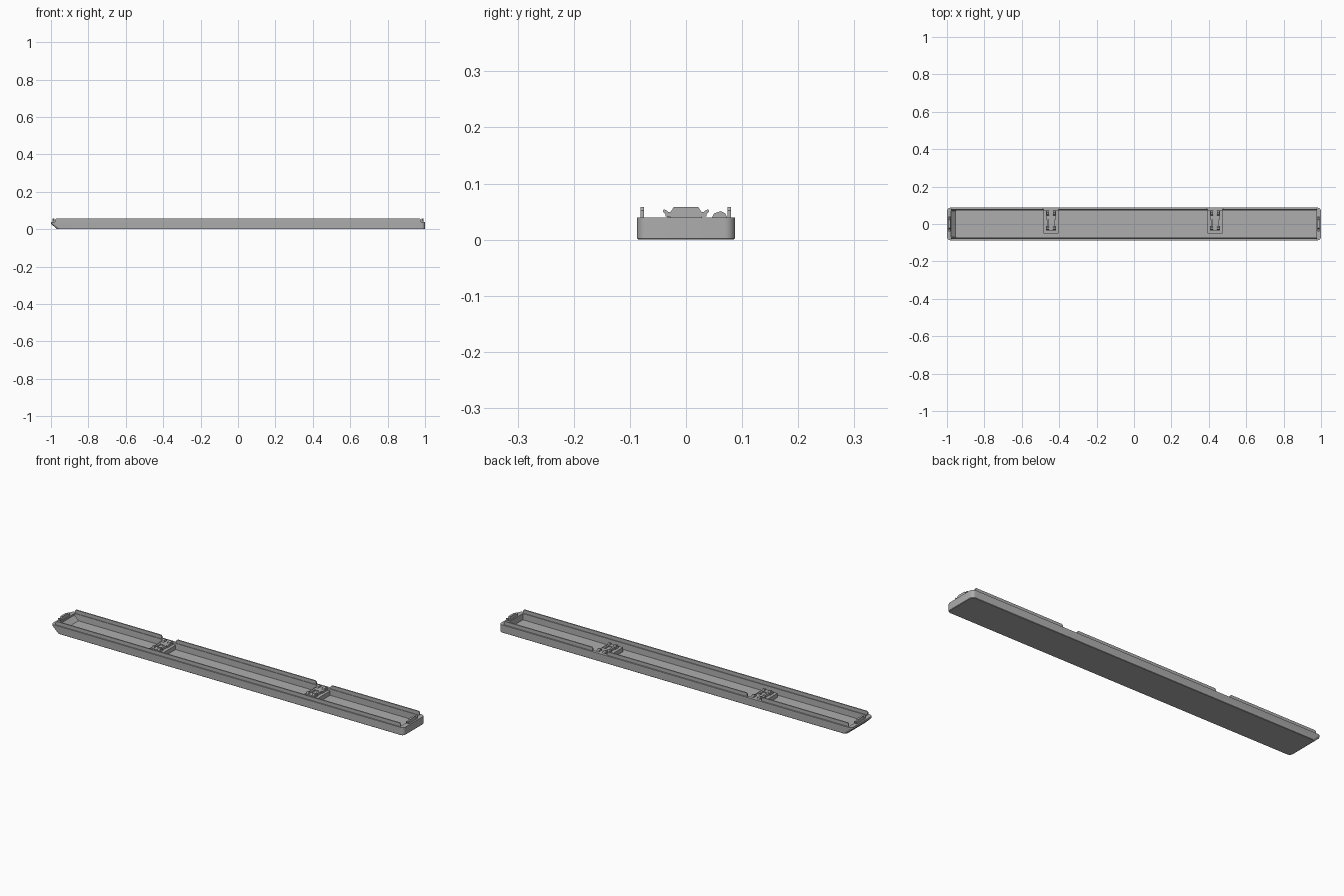
import bpy, bmesh, math

old = bpy.data.objects.get("Cube")
if old:
    bpy.data.objects.remove(old, do_unlink=True)

grey = bpy.data.materials.new("light grey plastic")
grey.use_nodes = True
grey.diffuse_color = (0.42, 0.42, 0.42, 1)
grey.node_tree.nodes["Principled BSDF"].inputs["Base Color"].default_value = (0.42, 0.42, 0.42, 1)


def finish(bm, name, smooth=False):
    bmesh.ops.recalc_face_normals(bm, faces=bm.faces)
    mesh = bpy.data.meshes.new(name)
    bm.to_mesh(mesh)
    bm.free()
    mesh.materials.append(grey)
    ob = bpy.data.objects.new(name, mesh)
    bpy.context.collection.objects.link(ob)
    if smooth:
        bpy.ops.object.select_all(action="DESELECT")
        ob.select_set(True)
        bpy.context.view_layer.objects.active = ob
        bpy.ops.object.shade_smooth_by_angle(angle=math.radians(30))
    return ob


def extrude(name, points, axis, a, b):
    """Sweep a 2D profile along an axis: x uses (y, z), y uses (x, z), z uses (x, y)."""
    place = {"x": lambda p, t: (t, p[0], p[1]),
             "y": lambda p, t: (p[0], t, p[1]),
             "z": lambda p, t: (p[0], p[1], t)}[axis]
    bm = bmesh.new()
    ends = [[bm.verts.new(place(p, t)) for p in points] for t in (a, b)]
    for ring in ends:
        bm.faces.new(ring)
    n = len(points)
    for i in range(n):
        j = (i + 1) % n
        bm.faces.new((ends[0][i], ends[0][j], ends[1][j], ends[1][i]))
    return finish(bm, name)


def box(name, x0, x1, y0, y1, z0, z1):
    return extrude(name, [(x0, y0), (x1, y0), (x1, y1), (x0, y1)], "z", z0, z1)


def rounded_outline(x0, x1, half_y, radius, steps=6):
    corners = [(x1, half_y, -1, -1), (x0, half_y, 1, -1),
               (x0, -half_y, 1, 1), (x1, -half_y, -1, 1)]
    points = []
    for quarter, (x, y, sx, sy) in enumerate(corners):
        for k in range(steps + 1):
            angle = math.pi / 2 * (quarter + k / steps)
            points.append((x + sx * radius + radius * math.cos(angle),
                           y + sy * radius + radius * math.sin(angle)))
    return points


# Tray: stacked outlines up the outside, over the rim and down to the floor
levels = [(-0.967, 0.998, 0.085, 0.016, 0.0),
          (-0.970, 1.0, 0.087, 0.018, 0.002),
          (-1.0, 1.0, 0.087, 0.018, 0.030),
          (-1.0, 1.0, 0.087, 0.018, 0.040),
          (-0.978, 0.975, 0.071, 0.003, 0.040),
          (-0.978, 0.975, 0.071, 0.003, 0.031),
          (-0.955, 0.975, 0.071, 0.003, 0.008)]
bm = bmesh.new()
rings = [[bm.verts.new((x, y, z)) for x, y in rounded_outline(x0, x1, h, r)]
         for x0, x1, h, r, z in levels]
for low, high in zip(rings, rings[1:]):
    for i in range(len(low)):
        j = (i + 1) % len(low)
        bm.faces.new((low[i], low[j], high[j], high[i]))
bm.faces.new(rings[0])
bm.faces.new(rings[-1])
finish(bm, "tray", smooth=True)


# Raised lips with clipped top corners; the back one is broken at the brackets
def lip(name, x0, x1, y):
    c = 0.006
    extrude(name, [(x0, 0.038), (x1, 0.038), (x1, 0.058 - c), (x1 - c, 0.058),
                   (x0 + c, 0.058), (x0, 0.058 - c)], "y", y - 0.003, y + 0.003)


brackets = (-0.444, 0.433)
lip("front_lip", -0.978, 0.978, -0.078)
edges = [-0.978] + [c + s * 0.041 for c in brackets for s in (-1, 1)] + [0.978]
for i in range(0, len(edges), 2):
    lip("back_lip", edges[i], edges[i + 1], 0.077)

# Hooked catch on each end
half = [(0.027, 0.038), (0.029, 0.041), (0.036, 0.041), (0.037, 0.046), (0.041, 0.050),
        (0.040, 0.054), (0.036, 0.053), (0.031, 0.049), (0.027, 0.050), (0.022, 0.058)]
catch = half + [(-y, z) for y, z in reversed(half)]
for side, label in ((1, "left"), (-1, "right")):
    extrude(label + "_end_catch", catch, "x", side * 0.981, side * 0.992)

# Clip brackets bridging the floor to the back wall
for cx in brackets:
    box("bracket_base", cx - 0.04, cx + 0.04, -0.050, 0.073, 0.007, 0.030)
    box("bracket_tongue", cx - 0.026, cx + 0.026, 0.024, 0.087, 0.029, 0.040)
    box("bracket_neck", cx - 0.010, cx + 0.010, -0.012, 0.026, 0.029, 0.036)
    box("bracket_foot", cx - 0.026, cx + 0.026, -0.036, -0.010, 0.029, 0.040)
    for s in (-1, 1):
        x = cx + s * 0.017
        extrude("bracket_hook", [(0.046, 0.039), (0.074, 0.039), (0.070, 0.047),
                                 (0.062, 0.051), (0.050, 0.047)], "x", x - 0.007, x + 0.007)
        box("bracket_post", x - 0.005, x + 0.005, -0.010, 0.026, 0.029, 0.042)
        extrude("bracket_latch", [(-0.034, 0.039), (-0.014, 0.039), (-0.018, 0.048),
                                  (-0.028, 0.048)], "x", x - 0.006, x + 0.006)
